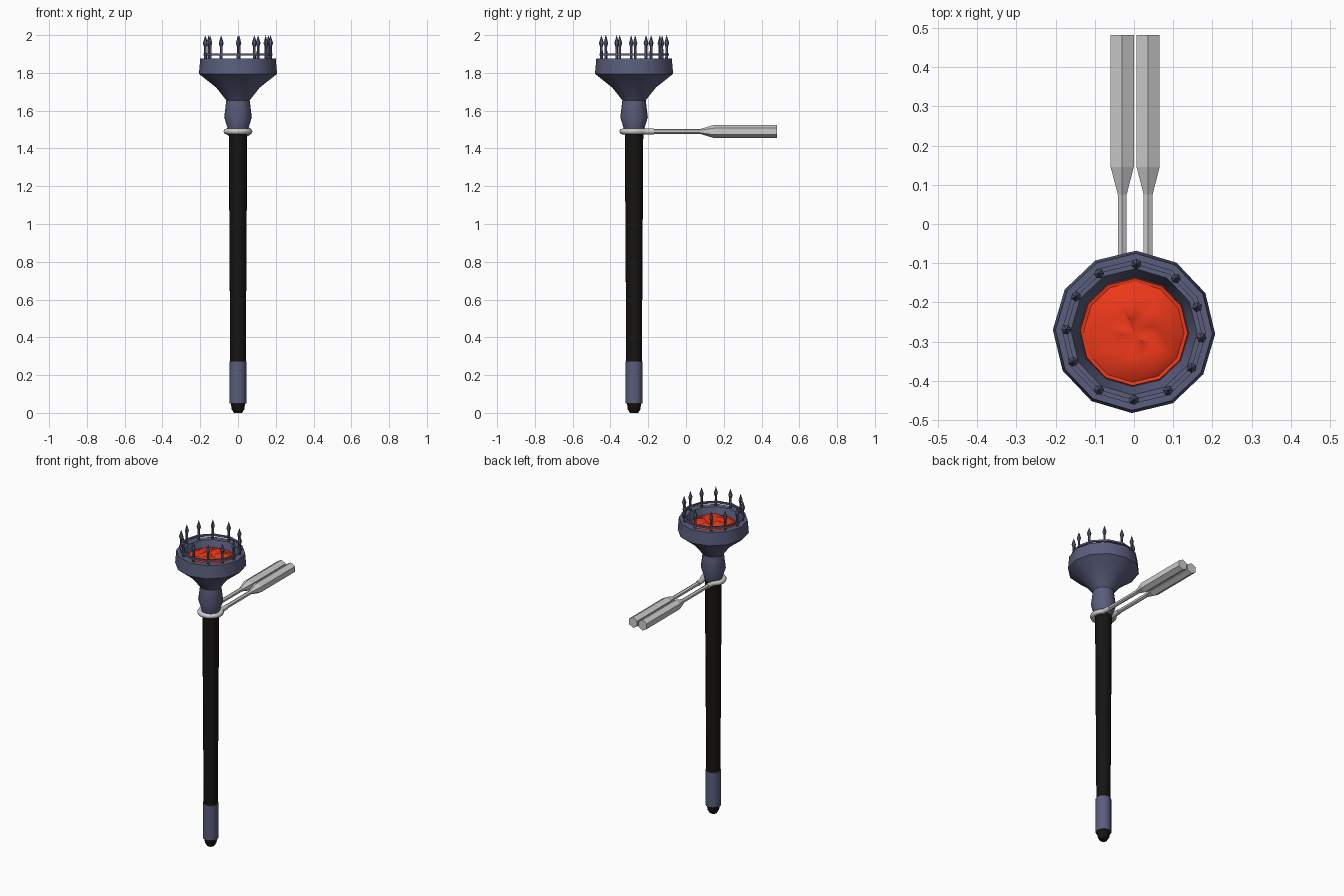
import bpy, bmesh, math, random
from mathutils import Matrix, Vector

if "Cube" in bpy.data.objects:
    bpy.data.objects.remove(bpy.data.objects["Cube"])

random.seed(4)
CY = -0.275   # torch axis


def material(name, rgb):
    m = bpy.data.materials.new(name)
    m.diffuse_color = (*rgb, 1)
    m.use_nodes = True
    m.node_tree.nodes["Principled BSDF"].inputs["Base Color"].default_value = m.diffuse_color
    return m


STEEL = material("blue_steel", (0.10, 0.11, 0.20))
BLACK = material("black_wood", (0.008, 0.007, 0.006))
EMBER = material("ember_red", (0.85, 0.04, 0.01))


def lathe(bm, profile, sides, matrix, phase=0.0):
    """Revolve (radius, height) points about local z; zero radius makes a tip."""
    rings = []
    for r, z in profile:
        n = 1 if r == 0 else sides
        rings.append([bm.verts.new(matrix @ Vector((
            r * math.cos(phase + math.tau * i / sides),
            r * math.sin(phase + math.tau * i / sides), z))) for i in range(n)])
    for a, b in zip(rings, rings[1:]):
        for i in range(sides):
            j = (i + 1) % sides
            quad = [a[i % len(a)], a[j % len(a)], b[j % len(b)], b[i % len(b)]]
            bm.faces.new(list(dict.fromkeys(quad)))
    for ring in (rings[0], rings[-1]):
        if len(ring) > 1:
            bm.faces.new(ring)


def finish(bm, name, mat=None, smooth=None):
    bmesh.ops.recalc_face_normals(bm, faces=bm.faces)
    me = bpy.data.meshes.new(name)
    bm.to_mesh(me)
    bm.free()
    ob = bpy.data.objects.new(name, me)
    bpy.context.collection.objects.link(ob)
    if mat:
        me.materials.append(mat)
    if smooth:
        bpy.ops.object.select_all(action='DESELECT')
        ob.select_set(True)
        bpy.context.view_layer.objects.active = ob
        bpy.ops.object.shade_smooth_by_angle(angle=math.radians(smooth))
    return ob


AXIS = Matrix.Translation((0, CY, 0))


def turned(name, profile, mat, sides=12, smooth=35):
    bm = bmesh.new()
    lathe(bm, profile, sides, AXIS, math.radians(-1.5) + math.pi / 2)
    return finish(bm, name, mat, smooth)


# Shaft, foot and sleeve
turned("foot_tip", [(0.022, 0), (0.034, 0.02), (0.038, 0.055)], BLACK)
turned("lower_sleeve", [(0.046, 0.05), (0.046, 0.272)], STEEL)
turned("shaft", [(0.04, 0.05), (0.049, 1.5)], BLACK)

# Flared neck and hollow bowl
turned("bowl", [(0.05, 1.49), (0.073, 1.565), (0.062, 1.655), (0.115, 1.722),
                (0.207, 1.795), (0.200, 1.875), (0.161, 1.875), (0.140, 1.81)], STEEL)

# Thin hoop joining the spikes
bm = bmesh.new()
lathe(bm, [(0.172, 1.892), (0.184, 1.892), (0.184, 1.903), (0.172, 1.903), (0.172, 1.892)],
      12, AXIS, math.radians(-1.5))
bmesh.ops.delete(bm, geom=[f for f in bm.faces if len(f.verts) > 4], context='FACES_ONLY')
bmesh.ops.remove_doubles(bm, verts=bm.verts, dist=1e-5)
finish(bm, "crown_hoop", STEEL)

# Crown of unevenly spaced spear spikes
bm = bmesh.new()
for deg in (88, 52, 21.5, -5, -32, -60, -90, -121, -154, 178, 148.5, 121):
    a = math.radians(deg)
    place = Matrix.Translation((0.173 * math.cos(a), CY + 0.173 * math.sin(a), 0))
    lathe(bm, [(0.008, 1.865), (0.007, 1.938), (0.013, 1.958), (0, 2.0)],
          6, place @ Matrix.Rotation(a, 4, 'Z'))
finish(bm, "crown_spikes", STEEL)

# Crumpled ember bed
ember = turned("ember_bed", [(0.139, 1.80), (0.137, 1.838), (0.128, 1.836), (0.10, 1.85),
                             (0.065, 1.858), (0.03, 1.86), (0, 1.862)], EMBER, smooth=25)
for v in ember.data.vertices:
    if math.hypot(v.co.x, v.co.y - CY) < 0.115:
        v.co += Vector([random.uniform(-0.008, 0.008), random.uniform(-0.008, 0.008),
                        random.uniform(-0.017, 0.02)])

# Open clamp ring around the shaft, ends flaring back into the arms
path = [(0.036, -0.17, 1.49), (0.038, -0.205, 1.49)]
for k in range(15):
    a = math.radians(50 - 280 * k / 14)
    path.append((0.063 * math.cos(a), CY + 0.063 * math.sin(a), 1.49))
path += [(-0.032, -0.205, 1.49), (-0.030, -0.17, 1.49)]
cu = bpy.data.curves.new("clamp_ring", 'CURVE')
cu.dimensions = '3D'
cu.bevel_depth = 0.015
cu.bevel_resolution = 2
cu.use_fill_caps = True
sp = cu.splines.new('POLY')
sp.points.add(len(path) - 1)
for p, co in zip(sp.points, path):
    p.co = (*co, 1)
bpy.context.collection.objects.link(bpy.data.objects.new("clamp_ring", cu))

# Hexagonal arms swelling into two handles
for name, x in (("left_handle", -0.030), ("right_handle", 0.036)):
    bm = bmesh.new()
    along_y = Matrix.Translation((x, 0, 1.49)) @ Matrix.Rotation(-math.pi / 2, 4, 'X')
    lathe(bm, [(0.013, -0.2), (0.013, 0.075), (0.034, 0.145), (0.034, 0.482)],
          6, along_y, math.pi / 2)
    finish(bm, name)
